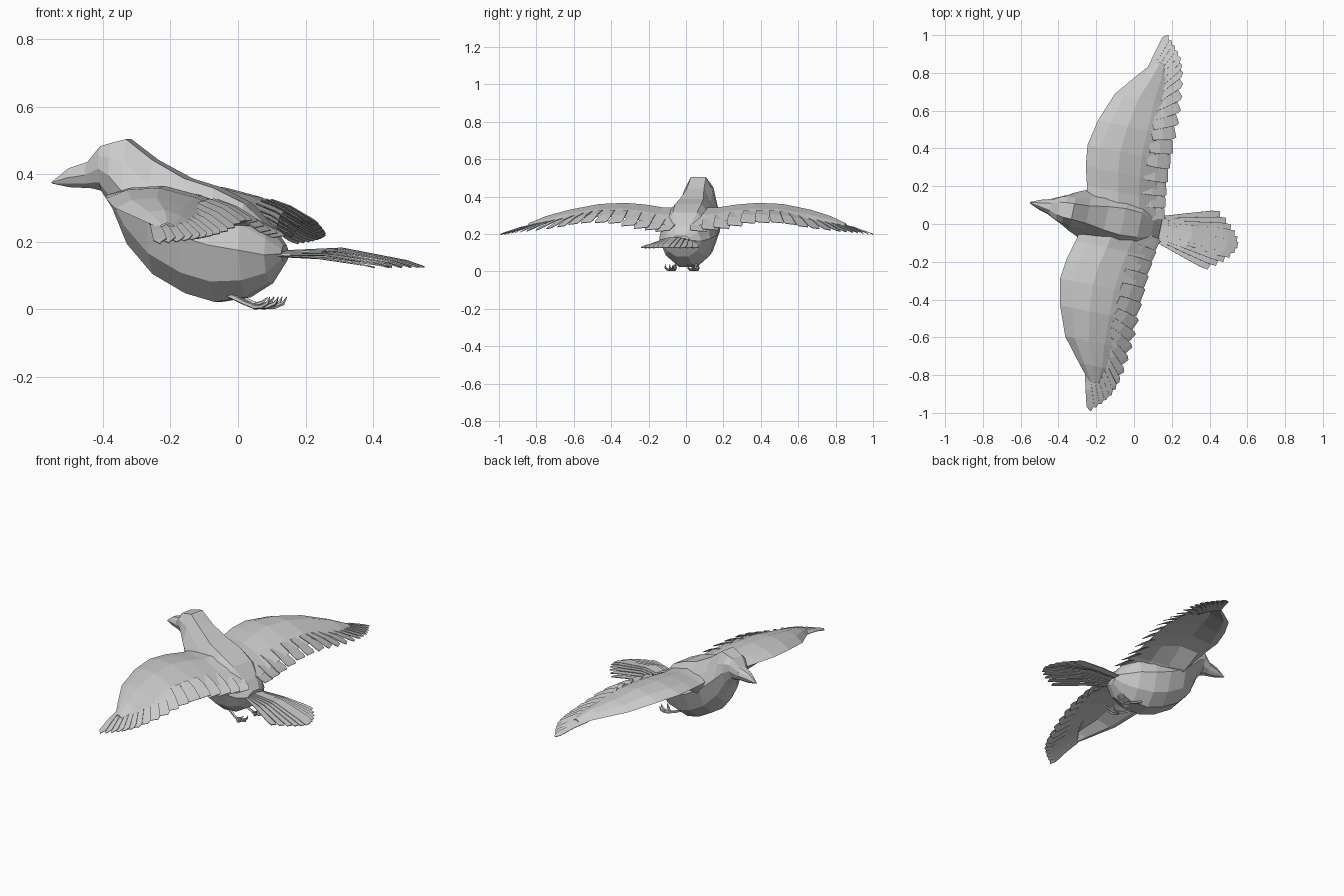
import bpy, bmesh, math
from mathutils import Vector, Matrix

if "Cube" in bpy.data.objects:
    bpy.data.objects.remove(bpy.data.objects["Cube"])

# The bird is modelled along x (head -x, tail +x), then turned about z
TURN = Matrix.Rotation(math.atan2(-0.201, 0.98), 3, 'Z')


def finish(name, bm, side=1, thickness=0):
    for v in bm.verts:
        v.co = TURN @ Vector((v.co.x, v.co.y * side, v.co.z))
    bmesh.ops.recalc_face_normals(bm, faces=bm.faces)
    me = bpy.data.meshes.new(name)
    bm.to_mesh(me)
    bm.free()
    ob = bpy.data.objects.new(name, me)
    bpy.context.collection.objects.link(ob)
    if thickness:
        mod = ob.modifiers.new("thickness", 'SOLIDIFY')
        mod.thickness = thickness
        mod.offset = 0
    return ob


def loft(bm, rings):
    loops = [[bm.verts.new(p) for p in r] for r in rings]
    n = len(loops[0])
    for a, b in zip(loops, loops[1:]):
        for i in range(n):
            j = (i + 1) % n
            bm.faces.new((a[i], a[j], b[j], b[i]))
    bm.faces.new(loops[0])
    bm.faces.new(loops[-1])


def tube(bm, path, radii, sides=5):
    pts = [Vector(p) for p in path]
    rings = []
    for i, p in enumerate(pts):
        d = (pts[min(i + 1, len(pts) - 1)] - pts[max(i - 1, 0)]).normalized()
        s = d.cross(Vector((0, 0, 1))).normalized()
        t = s.cross(d)
        rings.append([p + radii[i] * (s * math.cos(k * math.tau / sides) + t * math.sin(k * math.tau / sides))
                      for k in range(sides)])
    loft(bm, rings)


def feather(bm, root, tip, half, end, bump, tilt):
    """Blade bent by bump; end is the width of the tip as a share of the blade."""
    root, tip = Vector(root), Vector(tip)
    s = (tip - root).cross(Vector((0, 0, 1))).normalized()
    rows = []
    for f, w in ((0, .6), (.45, .85), (.88, 1), (1, end)):
        c = root.lerp(tip, f) + Vector((0, 0, bump * 4 * f * (1 - f)))
        up = Vector((0, 0, tilt))
        rows.append([bm.verts.new(c - s * half * w - up),
                     bm.verts.new(c + s * half * w + up)])
    for a, b in zip(rows, rows[1:]):
        bm.faces.new((a[0], a[1], b[1], b[0]))


def along(points, t):
    x = t * (len(points) - 1)
    i = min(int(x), len(points) - 2)
    return Vector(points[i]).lerp(Vector(points[i + 1]), x - i)


def body_ring(u, top, bot, wt, wm):
    h = top - bot
    half = [(.55 * wt, top), (wt, top - .22 * h), (wm, bot + .5 * h), (.75 * wm, bot + .18 * h), (.3 * wm, bot)]
    return [(u, y, z) for y, z in half] + [(u, -y, z) for y, z in reversed(half)]


# Head and body: x, top, bottom, upper half width, middle half width
bm = bmesh.new()
loft(bm, [body_ring(*s) for s in (
    (-.455, .432, .362, .036, .043), (-.41, .483, .352, .062, .064), (-.375, .493, .30, .072, .08),
    (-.33, .504, .195, .076, .105), (-.25, .443, .105, .085, .14), (-.15, .388, .048, .115, .155),
    (-.06, .360, .022, .13, .155), (.03, .315, .036, .12, .14), (.10, .245, .078, .085, .105),
    (.142, .19, .14, .045, .06))])
finish("body", bm)

# Beak, hooked down at the tip
bm = bmesh.new()
loft(bm, [body_ring(*s) for s in (
    (-.44, .440, .359, .038, .046), (-.51, .418, .362, .018, .026), (-.562, .378, .373, .003, .004))])
finish("beak", bm)

# Wing stations: span, leading x, rear x, leading z, crest z, rear z
STATIONS = ((.04, -.26, .11, .325, .340, .24), (.15, -.285, .09, .325, .342, .253),
            (.25, -.312, .075, .335, .357, .275), (.36, -.325, .065, .338, .366, .29),
            (.50, -.297, .06, .328, .36, .29), (.656, -.237, .045, .30, .33, .27),
            (.778, -.139, .03, .268, .295, .25), (.865, -.065, .0, .243, .257, .235))
# Flight feathers run from these roots to these tips
ROOTS = ((0, .06, .280), (0, .2, .302), (0, .36, .325), (0, .5, .323), (-.02, .6, .305),
         (-.04, .68, .287), (-.05, .74, .274), (-.065, .78, .264), (-.085, .82, .252))
TIPS = ((.143, .10, .215), (.127, .229, .232), (.12, .381, .262), (.113, .554, .26), (.105, .695, .233),
        (.085, .833, .217), (.062, .91, .21), (.022, .965, .203), (-.025, 1.016, .197))


def wing_ring(v, ul, ut, zl, zp, zt):
    c = ut - ul
    k = .04 * (1 - v) + .8 * max(0, .25 - v)  # deep where it meets the breast
    return [(ul, v, zl), (ul + .18 * c, v, zp - .006), (ul + .45 * c, v, zp),
            (ul + .75 * c, v, zt + .6 * (zp - zt)), (ut, v, zt),
            (ul + .7 * c, v, zt + .5 * (zp - zt) - .4 * k),
            (ul + .4 * c, v, zp - .8 * k), (ul + .12 * c, v, zl - .6 * k)]


for side, label in ((1, "left"), (-1, "right")):
    # Wing arm with its covering feathers
    bm = bmesh.new()
    loft(bm, [wing_ring(*s) for s in STATIONS])
    finish(label + "_wing", bm, side)

    # Flight feathers: square and overlapping inside, pointed and spread outside
    bm = bmesh.new()
    count = 18
    for i in range(count):
        t = i / (count - 1)
        outer = max(0, t - .4) / .6
        feather(bm, along(ROOTS, t), along(TIPS, t), .048 - .028 * t,
                .85 - .75 * outer, .008, .003)
    finish(label + "_flight_feathers", bm, side, .003)

    # Leg folded backwards, with curled toes
    bm = bmesh.new()
    tube(bm, [(-.05, .05, .07), (-.02, .052, .045), (.03, .058, .02), (.065, .062, .008)],
         [.014, .009, .007, .008])
    for dy, reach in ((-.028, .055), (0, .075), (.028, .055)):
        tube(bm, [(.06, .062, .008), (.06 + reach * .5, .062 + dy * .7, .008),
                  (.06 + reach * .85, .062 + dy, .018), (.06 + reach, .062 + dy, .038)],
             [.008, .007, .006, .001])
    tube(bm, [(.055, .062, .010), (.085, .055, .022), (.10, .05, .036)], [.007, .005, .001])
    finish(label + "_leg", bm, side)

# Fanned, arched tail of overlapping feathers
bm = bmesh.new()
for i in range(11):
    s = (i - 5) / 5
    a = abs(s)
    feather(bm, (.11, .048 * s, .172 - .012 * a), (.56 - .125 * a ** 1.6, .142 * s, .126),
            .022, .75, .030 - .022 * a * a, -.002 * s)
finish("tail", bm, 1, .004)
